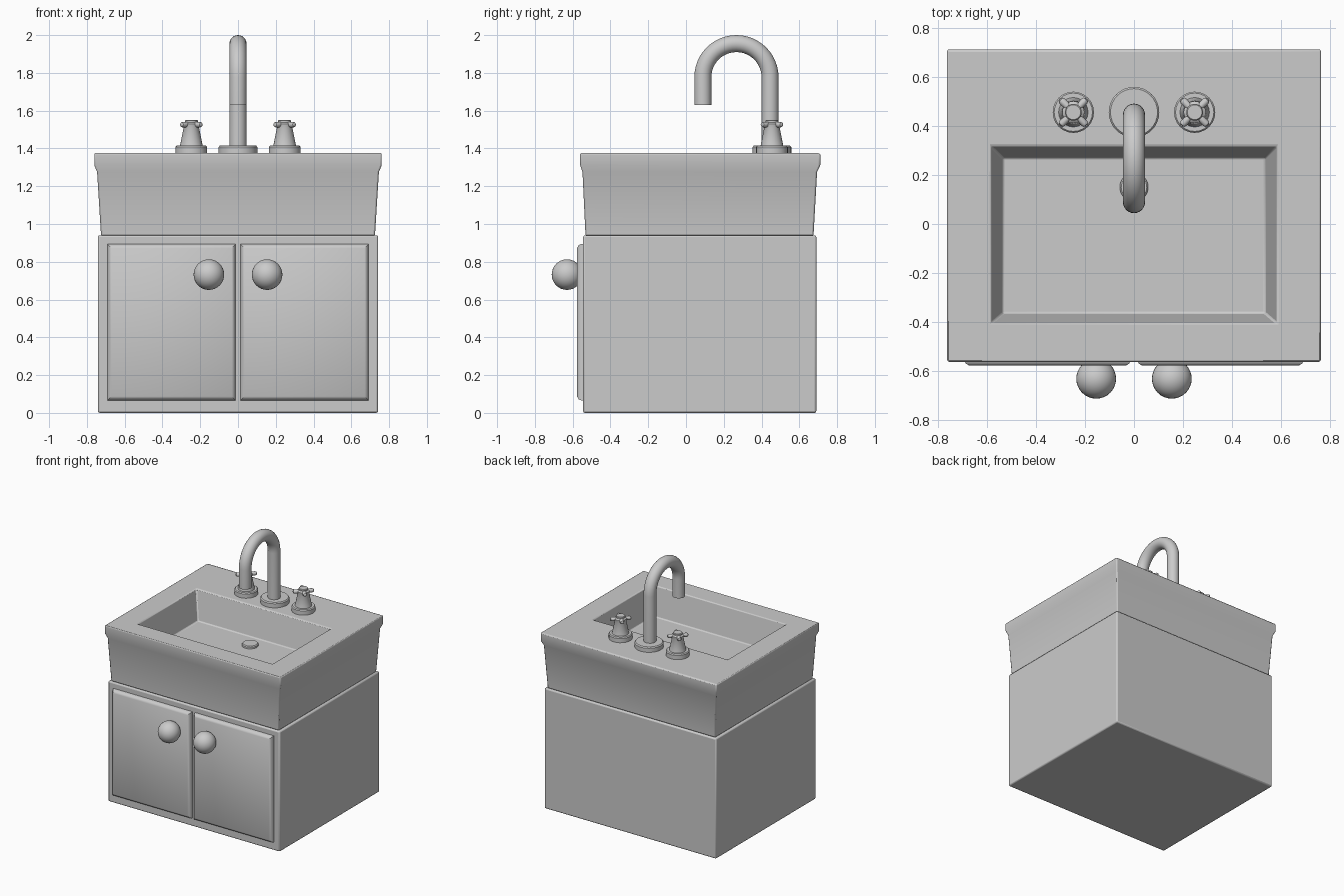
import bpy, bmesh, math

if "Cube" in bpy.data.objects:
    bpy.data.objects.remove(bpy.data.objects["Cube"])

TOP = 1.375


def finish(bm, name, bevel=0, segments=2, angle=35):
    bmesh.ops.recalc_face_normals(bm, faces=bm.faces)
    mesh = bpy.data.meshes.new(name)
    bm.to_mesh(mesh)
    bm.free()
    ob = bpy.data.objects.new(name, mesh)
    bpy.context.collection.objects.link(ob)
    if bevel:
        mod = ob.modifiers.new("bevel", 'BEVEL')
        mod.width, mod.segments = bevel, segments
        mod.limit_method = 'ANGLE'
        mod.angle_limit = math.radians(40)
    bpy.ops.object.select_all(action='DESELECT')
    ob.select_set(True)
    bpy.context.view_layer.objects.active = ob
    bpy.ops.object.shade_smooth_by_angle(angle=math.radians(angle))
    return ob


def loft(bm, rings):
    """Skin a stack of closed rings and cap both ends."""
    rings = [[bm.verts.new(p) for p in r] for r in rings]
    n = len(rings[0])
    for a, b in zip(rings, rings[1:]):
        for i in range(n):
            j = (i + 1) % n
            bm.faces.new((a[i], a[j], b[j], b[i]))
    bm.faces.new(rings[0])
    bm.faces.new(rings[-1])


def rect(hx, y0, y1, z):
    return [(-hx, y0, z), (hx, y0, z), (hx, y1, z), (-hx, y1, z)]


def turned(bm, x, y, profile, n=32):
    """Lathe a (radius, z) profile about a vertical axis."""
    loft(bm, [[(x + r * math.cos(2 * math.pi * i / n),
                y + r * math.sin(2 * math.pi * i / n), z) for i in range(n)]
              for r, z in profile])


# Cabinet body
bm = bmesh.new()
loft(bm, [rect(0.742, -0.545, 0.69, 0), rect(0.742, -0.545, 0.69, 0.94)])
finish(bm, "cabinet", 0.01)

# Sink block with flared rim and sunken basin
bm = bmesh.new()
loft(bm, [rect(0.725, -0.532, 0.675, 0.938),
          rect(0.746, -0.548, 0.694, 1.275),
          rect(0.761, -0.561, 0.711, 1.312),
          rect(0.761, -0.561, 0.711, TOP),
          rect(0.582, -0.405, 0.315, TOP),
          rect(0.535, -0.365, 0.27, 1.15)])
finish(bm, "sink", 0.008)

# Doors with chamfered front edges, and round knobs
for side, label in ((-1, "left"), (1, "right")):
    x0, x1 = sorted((side * 0.012, side * 0.692))
    bm = bmesh.new()
    loft(bm, [[(x0 + d, y, 0.065 + d), (x1 - d, y, 0.065 + d),
               (x1 - d, y, 0.895 - d), (x0 + d, y, 0.895 - d)]
              for d, y in ((0, -0.53), (0, -0.553), (0.007, -0.568),
                           (0.022, -0.577))])
    finish(bm, label + "_door")

    bm = bmesh.new()
    bmesh.ops.create_uvsphere(bm, u_segments=32, v_segments=16, radius=0.081)
    bmesh.ops.translate(bm, verts=bm.verts, vec=(side * 0.154, -0.63, 0.732))
    finish(bm, label + "_knob")

    # Tap handle: base disc, tapered body with cap, four stubby spokes
    hx, hy = side * 0.247, 0.455
    bm = bmesh.new()
    turned(bm, hx, hy, [(0.084, TOP - 0.005), (0.084, 1.408), (0.078, 1.415),
                        (0.06, 1.415), (0.041, 1.51), (0.045, 1.52),
                        (0.045, 1.53), (0.034, 1.538), (0.034, 1.547),
                        (0.03, 1.551)], 24)
    for k in range(4):
        a = math.pi / 4 + k * math.pi / 2
        rings = []
        for s, r in ((0.02, 0.014), (0.064, 0.015), (0.072, 0.012), (0.076, 0.006)):
            rings.append([])
            for i in range(12):
                t = 2 * math.pi * i / 12
                u, v = r * math.cos(t), r * math.sin(t)
                rings[-1].append((hx + s * math.cos(a) - u * math.sin(a),
                                  hy + s * math.sin(a) + u * math.cos(a),
                                  1.526 + v))
        loft(bm, rings)
    finish(bm, label + "_tap_handle")

# Spout base
bm = bmesh.new()
turned(bm, 0, 0.455, [(0.103, TOP - 0.005), (0.103, 1.407), (0.096, 1.415)])
finish(bm, "spout_base")

# Gooseneck spout: rings swept along a straight riser, half circle and drop
path = [(0.445, 1.40, 0)]
for k in range(25):
    a = math.pi * k / 24
    path.append((0.267 + 0.178 * math.cos(a), 1.777 + 0.178 * math.sin(a), a))
path.append((0.089, 1.63, math.pi))
bm = bmesh.new()
rings = []
for y, z, a in path:
    rings.append([])
    for i in range(24):
        t = 2 * math.pi * i / 24
        u = 0.045 * math.cos(t)
        rings[-1].append((0.045 * math.sin(t),
                          y + u * math.cos(a), z + u * math.sin(a)))
loft(bm, rings)
finish(bm, "spout")

# Drain plug
bm = bmesh.new()
turned(bm, 0, 0.15, [(0.058, 1.145), (0.058, 1.163), (0.052, 1.17)])
finish(bm, "drain")
